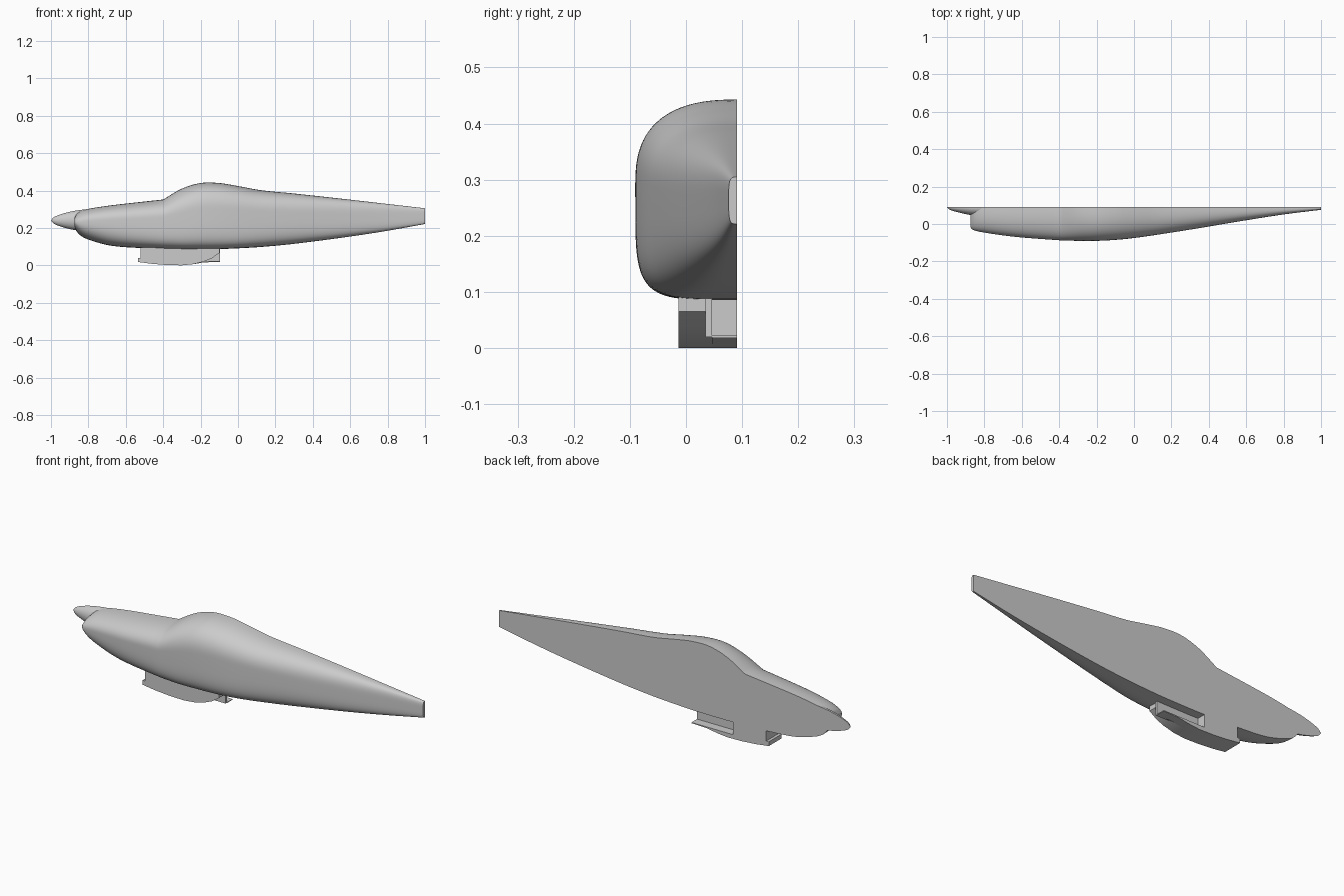
import bpy
import bmesh
import math

# Remove the default object only
default = bpy.data.objects.get("Cube")
if default:
    bpy.data.objects.remove(default, do_unlink=True)

CUT = 0.091        # plane of the flat inner side
RING_STEPS = 44    # divisions of a half cross-section

# Single plain grey finish
grey = bpy.data.materials.new("plain grey")
grey.use_nodes = True
GREY = (0.6, 0.6, 0.6, 1)
grey.diffuse_color = GREY
for node in grey.node_tree.nodes:
    if node.type == "BSDF_PRINCIPLED":
        node.inputs["Base Color"].default_value = GREY


def finish(name, bm, angle=25):
    """Turn a bmesh into a named, shaded object."""
    bmesh.ops.recalc_face_normals(bm, faces=bm.faces)
    mesh = bpy.data.meshes.new(name)
    bm.to_mesh(mesh)
    bm.free()
    mesh.materials.append(grey)
    obj = bpy.data.objects.new(name, mesh)
    bpy.context.collection.objects.link(obj)
    bpy.ops.object.select_all(action="DESELECT")
    obj.select_set(True)
    bpy.context.view_layer.objects.active = obj
    bpy.ops.object.shade_smooth_by_angle(angle=math.radians(angle))
    return obj


def smooth_stations(stations, steps=6):
    """Smoothly interpolate station rows along their first value."""
    def slope(i, k):
        a = stations[max(i - 1, 0)]
        b = stations[min(i + 1, len(stations) - 1)]
        return (b[k] - a[k]) / (b[0] - a[0])

    rows = []
    for i in range(len(stations) - 1):
        a, b = stations[i], stations[i + 1]
        span = b[0] - a[0]
        for s in range(steps):
            t = s / steps
            row = [a[0] + span * t]
            for k in range(1, len(a)):
                row.append((2 * t**3 - 3 * t**2 + 1) * a[k]
                           + (t**3 - 2 * t**2 + t) * span * slope(i, k)
                           + (3 * t**2 - 2 * t**3) * b[k]
                           + (t**3 - t**2) * span * slope(i + 1, k))
            rows.append(row)
    rows.append(list(stations[-1]))
    return rows


def power(value, exponent):
    return math.copysign(abs(value) ** exponent, value)


def loft(name, rows):
    """Rows are x, top, bottom, half width, waist height, upper and lower squareness."""
    bm = bmesh.new()
    rings = []
    for x, top, bottom, width, waist, upper, lower in rows:
        ring = []
        for i in range(RING_STEPS + 1):
            a = math.pi * (0.5 - i / RING_STEPS)
            n = upper if a >= 0 else lower
            height = top - waist if a >= 0 else waist - bottom
            c = max(math.cos(a), 0) if 0 < i < RING_STEPS else 0
            ring.append(bm.verts.new((x, CUT - width * power(c, 2 / n),
                                      waist + height * power(math.sin(a), 2 / n))))
        rings.append(ring)
    count = RING_STEPS + 1
    for a, b in zip(rings, rings[1:]):
        for i in range(count):
            j = (i + 1) % count
            bm.faces.new((a[i], a[j], b[j], b[i]))
    bm.faces.new(rings[0])
    bm.faces.new(rings[-1])
    return finish(name, bm)


def prism(name, outline, y0, y1):
    """Extrude an x-z outline across y."""
    bm = bmesh.new()
    face = bm.faces.new([bm.verts.new((x, y0, z)) for x, z in outline])
    moved = bmesh.ops.extrude_face_region(bm, geom=[face])["geom"]
    verts = [v for v in moved if isinstance(v, bmesh.types.BMVert)]
    bmesh.ops.translate(bm, verts=verts, vec=(0, y1 - y0, 0))
    return finish(name, bm)


# Fuselage: engine cowling up to the windshield crease, then cabin and tail
cowling = [
    (-.875, .252, .21, .108, .23, 2.2, 2.2),
    (-.865, .272, .185, .12, .23, 2.2, 2.2),
    (-.84, .29, .158, .129, .232, 2.2, 2.4),
    (-.8, .302, .138, .137, .235, 2.3, 2.6),
    (-.7, .318, .109, .152, .24, 2.4, 3),
    (-.6, .33, .097, .163, .245, 2.4, 3.5),
    (-.4, .352, .088, .178, .255, 2.4, 4.5),
]
cabin = [
    cowling[-1],
    (-.3, .41, .086, .181, .28, 2.4, 5),
    (-.2, .44, .086, .181, .298, 2.5, 5),
    (-.1, .44, .087, .176, .3, 2.5, 5),
    (0, .424, .091, .166, .295, 2.5, 5),
    (.12, .402, .098, .149, .288, 2.5, 4.5),
    (.3, .384, .115, .121, .28, 2.6, 4),
    (.6, .351, .154, .071, .27, 3, 4),
    (.8, .328, .185, .04, .266, 3.5, 4),
    (1, .305, .221, .015, .264, 4, 4),
]
loft("fuselage", smooth_stations(cowling)[:-1] + smooth_stations(cabin))

# Spinner blending into the top of the cowling
spinner = [
    (-1, .241, .239, .001, .24, 2, 2),
    (-.985, .257, .223, .014, .24, 2, 2),
    (-.95, .272, .208, .026, .24, 2, 2),
    (-.9, .286, .194, .038, .24, 2, 2),
    (-.85, .295, .186, .047, .24, 2, 2),
    (-.79, .302, .19, .05, .24, 2, 2),
]
loft("spinner", smooth_stations(spinner))

# Belly scoop: solid outer side, curving up at the rear
TOP = 0.095
FRONT = -0.52
keel = [(-.535, .018), (-.46, .008), (-.38, .002), (-.3, 0), (-.24, .006),
        (-.18, .021), (-.14, .038), (-.1, .065)]
lip = [(FRONT, TOP), (FRONT, .04), (-.535, .04)]
prism("scoop_outer_side", lip + keel + [(-.1, TOP)], -0.013, 0.046)

# Scoop centre with a rear outlet recess
floor = [(-.24, .006), (-.18, .016), (-.095, .018), (-.095, .022), (-.33, .022)]
prism("scoop_centre", lip + keel[:4] + floor + [(-.33, TOP)], 0.046, CUT)

# Outlet wall beside the recess
prism("outlet_wall", [(-.2, .02), (-.095, .02), (-.095, TOP), (-.2, TOP)], 0.035, 0.046)
